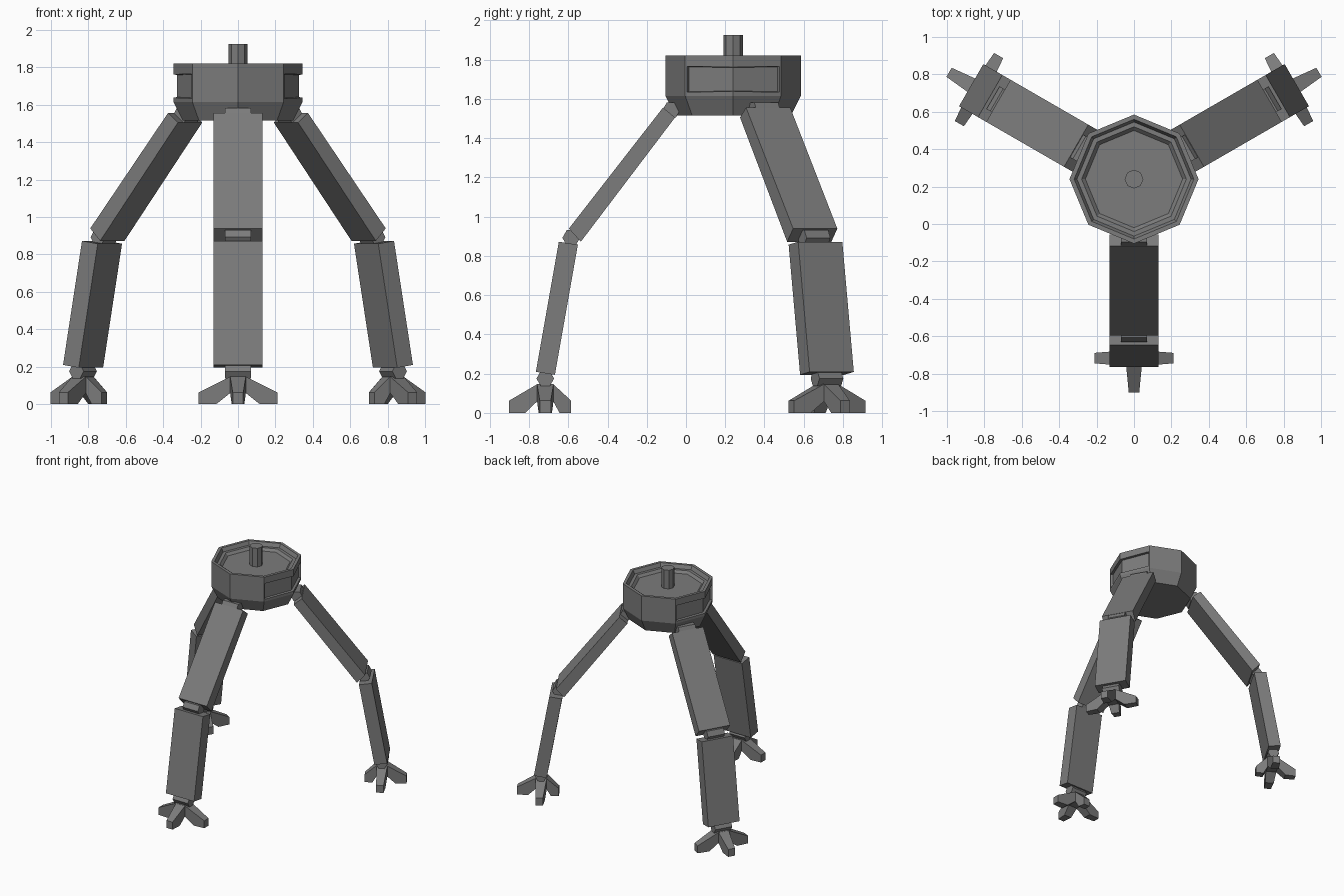
import bpy, bmesh, math
from mathutils import Matrix, Vector

cube = bpy.data.objects.get("Cube")
if cube:
    bpy.data.objects.remove(cube)

HUB = Vector((0, 0.24, 0))
grey = bpy.data.materials.new("dark_grey_metal")
grey.use_nodes = True
COLOR = (0.2, 0.2, 0.2, 1)
grey.diffuse_color = COLOR
grey.node_tree.nodes["Principled BSDF"].inputs["Base Color"].default_value = COLOR


def finish(name, bm, matrix):
    bmesh.ops.recalc_face_normals(bm, faces=bm.faces)
    bm.transform(matrix)
    mesh = bpy.data.meshes.new(name)
    bm.to_mesh(mesh)
    bm.free()
    mesh.materials.append(grey)
    obj = bpy.data.objects.new(name, mesh)
    bpy.context.collection.objects.link(obj)
    return obj


def add_prism(bm, points, matrix=Matrix()):
    """Side profile of (reach, height, half width), mirrored across its width."""
    sides = [[bm.verts.new(matrix @ Vector((r, s * w, z))) for r, z, w in points]
             for s in (-1, 1)]
    for side in sides:
        bm.faces.new(side)
    a, b = sides
    for i in range(len(points)):
        j = (i + 1) % len(points)
        bm.faces.new((a[i], a[j], b[j], b[i]))


def prism(name, profile, half_width, matrix):
    bm = bmesh.new()
    add_prism(bm, [(r, z, half_width) for r, z in profile])
    return finish(name, bm, matrix)


def polygon(r, z, radius, count=6):
    steps = [2 * math.pi * i / count for i in range(count)]
    return [(r + radius * math.cos(a), z + radius * math.sin(a)) for a in steps]


def turned(name, profile, sides=8):
    """Stack of polygon rings, closed at both ends."""
    bm = bmesh.new()
    rings = []
    for radius, z in profile:
        rings.append([bm.verts.new((x, y, z)) for x, y in polygon(0, 0, radius, sides)])
    for low, high in zip(rings, rings[1:]):
        for i in range(sides):
            j = (i + 1) % sides
            bm.faces.new((low[i], low[j], high[j], high[i]))
    bm.faces.new(rings[0][::-1])
    bm.faces.new(rings[-1])
    return name, bm


place = Matrix.Translation(HUB)

# Octagonal body with a stepped dish in its top
name, body = turned("body", [(0.295, 1.515), (0.345, 1.615), (0.345, 1.625), (0.345, 1.775),
                             (0.345, 1.82), (0.32, 1.82), (0.305, 1.79), (0.28, 1.79),
                             (0.26, 1.77)])
bmesh.ops.recalc_face_normals(body, faces=body.faces)
# Recessed panel wrapped around the left and right corners
for side in (-1, 1):
    panel = [f for f in body.faces
             if abs(f.calc_center_median().z - 1.7) < 0.01
             and f.calc_center_median().x * side > 0.2]
    bmesh.ops.inset_region(body, faces=panel, thickness=0.013, depth=0)
    bmesh.ops.inset_region(body, faces=panel, thickness=0.003, depth=-0.02)
finish(name, body, place)

# Stub mast
name, mast = turned("mast", [(0.05, 1.76), (0.05, 1.925)])
finish(name, mast, place)

# Three legs
FOOT = 0.957
for label, angle in (("front", 270), ("back_left", 30), ("back_right", 150)):
    leg = place @ Matrix.Rotation(math.radians(angle), 4, "Z")
    prism(label + "_upper_leg",
          [(0.357, 1.556), (0.296, 1.505), (0.776, 0.872), (0.837, 0.939)], 0.13, leg)
    prism(label + "_lower_leg",
          [(0.888, 0.872), (0.791, 0.857), (0.908, 0.194), (1.005, 0.209)], 0.13, leg)
    for part, r, z in (("hip", 0.315, 1.543), ("knee", 0.825, 0.892), ("ankle", FOOT, 0.175)):
        prism(f"{label}_{part}_joint", polygon(r, z, 0.045), 0.07, leg)

    # Foot with four splayed toes meeting in a square block
    foot = bmesh.new()
    add_prism(foot, [(-0.042, 0.06, 0.042), (0.042, 0.06, 0.042),
                     (0.042, 0.147, 0.042), (-0.042, 0.147, 0.042)])
    for quarter, reach in enumerate((0.185, 0.21, 0.132, 0.21)):
        add_prism(foot, [(0.04, 0.147, 0.042), (reach, 0.062, 0.028), (reach, 0, 0.028),
                         (reach * 0.55, 0, 0.034), (0.04, 0.06, 0.042)],
                  Matrix.Rotation(quarter * math.pi / 2, 4, "Z"))
    finish(label + "_foot", foot, leg @ Matrix.Translation((FOOT, 0, 0)))
